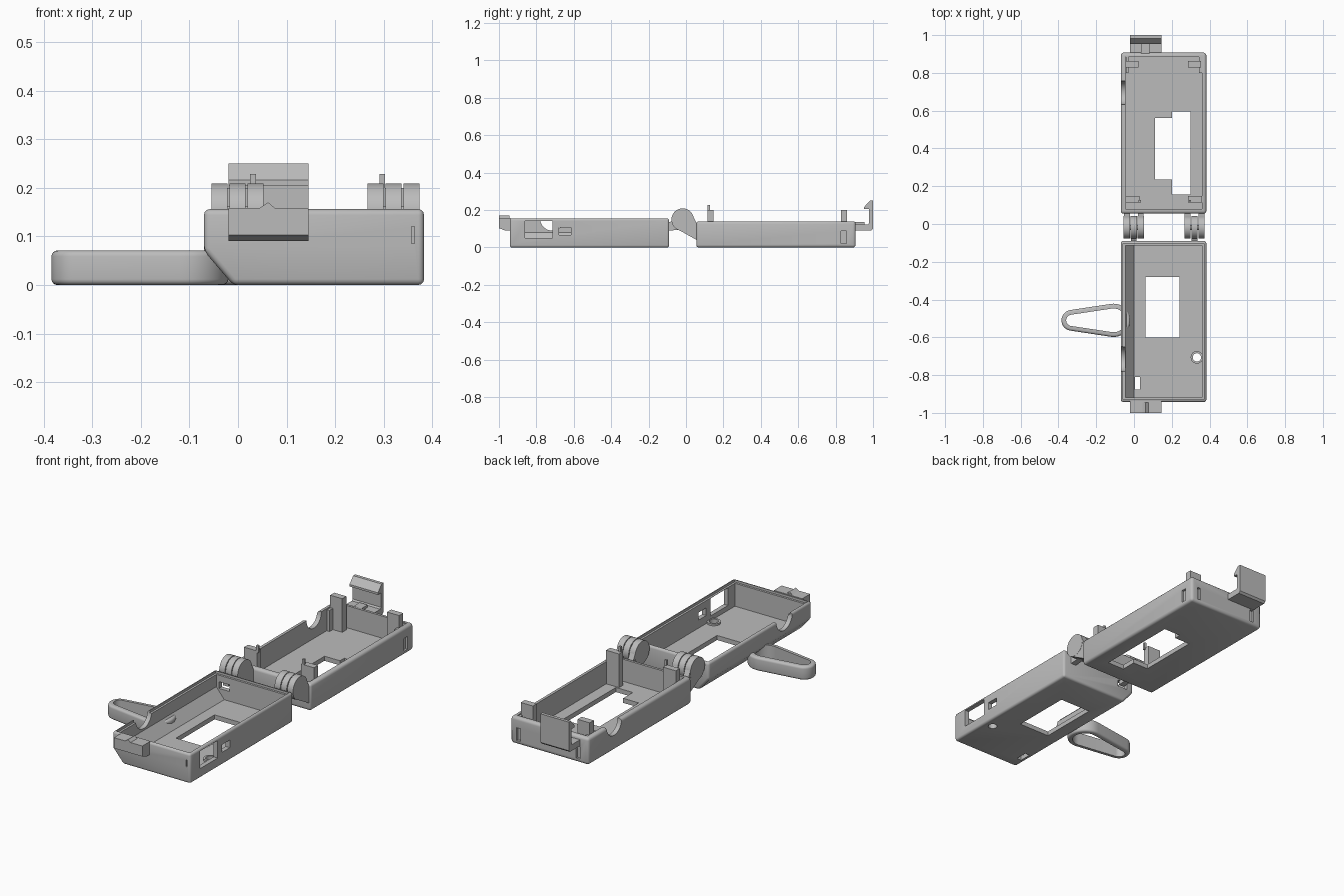
import bpy, bmesh, math

if "Cube" in bpy.data.objects:
    bpy.data.objects.remove(bpy.data.objects["Cube"])

grey = bpy.data.materials.new("plain grey")
grey.use_nodes = True
grey.diffuse_color = (0.5, 0.5, 0.5, 1)
grey.node_tree.nodes["Principled BSDF"].inputs["Base Color"].default_value = (0.5, 0.5, 0.5, 1)


def finish(name, bm):
    bmesh.ops.recalc_face_normals(bm, faces=bm.faces)
    me = bpy.data.meshes.new(name)
    bm.to_mesh(me)
    bm.free()
    ob = bpy.data.objects.new(name, me)
    bpy.context.collection.objects.link(ob)
    me.materials.append(grey)
    return ob


def activate(ob):
    bpy.ops.object.select_all(action='DESELECT')
    ob.select_set(True)
    bpy.context.view_layer.objects.active = ob


def place(axis, p, q, along):
    return {'x': (along, p, q), 'y': (p, along, q), 'z': (p, q, along)}[axis]


def prism(name, pts, axis, a, b):
    """Extrude a closed profile along an axis from a to b."""
    bm = bmesh.new()
    face = bm.faces.new([bm.verts.new(place(axis, p, q, a)) for p, q in pts])
    ext = bmesh.ops.extrude_face_region(bm, geom=[face])
    moved = [v for v in ext['geom'] if isinstance(v, bmesh.types.BMVert)]
    bmesh.ops.translate(bm, verts=moved, vec=place(axis, 0, 0, b - a))
    return finish(name, bm)


def box(name, x, y, z):
    return prism(name, [(x[0], y[0]), (x[1], y[0]), (x[1], y[1]), (x[0], y[1])], 'z', *z)


def circle(cx, cy, r, n=32):
    return [(cx + r * math.cos(math.tau * i / n), cy + r * math.sin(math.tau * i / n)) for i in range(n)]


def bevel(ob, width, segments=3):
    m = ob.modifiers.new("round", 'BEVEL')
    m.width, m.segments, m.limit_method, m.angle_limit = width, segments, 'ANGLE', math.radians(40)
    activate(ob)
    bpy.ops.object.modifier_apply(modifier=m.name)


def cut(ob, cutter):
    m = ob.modifiers.new("cut", 'BOOLEAN')
    m.operation, m.solver, m.object = 'DIFFERENCE', 'EXACT', cutter
    activate(ob)
    bpy.ops.object.modifier_apply(modifier=m.name)
    bpy.data.objects.remove(cutter)


def cut_box(ob, x, y, z):
    cut(ob, box("cutter", x, y, z))


def smooth(ob):
    activate(ob)
    bpy.ops.object.shade_smooth_by_angle(angle=math.radians(35))


L, R = -0.07, 0.383      # outer sides of both trays
WALL = 0.024
FLOOR = 0.024

# Front tray, with a sloped lower edge on the clip side
F0, F1, FH = -0.942, -0.09, 0.156
front = prism("front_tray", [(L, FH), (L, 0.07), (-0.01, 0), (R, 0), (R, FH)], 'y', F0, F1)
bevel(front, 0.012)
cut(front, prism("cutter", [(L + WALL, 0.3), (L + WALL, 0.08), (0, FLOOR), (R - WALL, FLOOR), (R - WALL, 0.3)],
                 'y', F0 + WALL, F1 - WALL))
cut_box(front, (L + 0.013, R - 0.013), (F0 + 0.013, F1 - 0.013), (FH - 0.012, 0.3))
cut_box(front, (0.06, 0.24), (-0.6, -0.28), (-0.1, 0.1))         # floor window
cut_box(front, (0.005, 0.032), (-0.875, -0.81), (-0.1, 0.1))     # floor slot
cut_box(front, (0.3, 0.5), (-0.86, -0.715), (0.05, 0.142))       # side window
cut_box(front, (0.3, 0.5), (-0.68, -0.615), (0.066, 0.106))      # small side window
cut_box(front, (0.357, 0.363), (F0 - 0.1, F0 + 0.01), (0.085, 0.12))
cut_box(front, (-0.03, 0.03), (F1 - 0.05, F1 + 0.05), (0.075, 0.11))
cut(front, prism("cutter", circle(0.333, -0.706, 0.022), 'z', -0.1, 0.1))
cut(front, prism("cutter", circle(-0.715, FH, 0.066), 'x', -0.2, L + WALL + 0.005))
smooth(front)

# Raised ring around the floor hole
ring = prism("floor_ring", circle(0.333, -0.706, 0.033), 'z', 0.015, 0.034)
cut(ring, prism("cutter", circle(0.333, -0.706, 0.022), 'z', -0.1, 0.1))
smooth(ring)

# Back tray
B0, B1, BH = 0.055, 0.907, 0.14
back = box("back_tray", (L, R), (B0, B1), (0, BH))
bevel(back, 0.014)
cut_box(back, (L + WALL, R - WALL), (B0 + WALL, B1 - WALL), (FLOOR, 0.3))
cut_box(back, (0.11, 0.25), (0.235, 0.56), (-0.1, 0.1))          # stepped floor window
cut_box(back, (0.2, 0.298), (0.155, 0.595), (-0.1, 0.1))
cut(back, prism("cutter", circle(0.695, BH, 0.062), 'x', -0.2, L + WALL + 0.005))
cut_box(back, (R - 0.012, 0.5), (0.83, 0.858), (0.02, 0.087))    # corner slots
for x in (-0.02, 0.325):
    cut_box(back, (x, x + 0.022), (B1 - 0.012, 1.1), (0.02, 0.087))
smooth(back)

# Corner posts with locating pegs on the hinge side
for side, x0 in (("right", -0.045), ("left", 0.285)):
    box("hinge_post_" + side, (x0, x0 + 0.075), (0.115, 0.148), (0.015, 0.2))
    px = 0.031 if side == "right" else 0.297
    box("hinge_peg_" + side, (px - 0.006, px + 0.006), (0.115, 0.127), (0.19, 0.228))
    box("latch_post_" + side, (x0, x0 + 0.07), (0.828, 0.862), (0.015, 0.2))
    edge = x0 + 0.002 if side == "right" else x0 + 0.06
    box("latch_post_rib_" + side, (edge, edge + 0.014), (0.8, 0.89), (0.015, 0.135))

# Two hinges: outer knuckles on the back tray, middle one on the front tray
HY, HZ, HR = -0.018, 0.149, 0.06
for side, cx in (("right", -0.001), ("left", 0.32)):
    for i, part in ((-1, "outer_a"), (0, "middle"), (1, "outer_b")):
        a, b = cx + i * 0.037 - 0.0165, cx + i * 0.037 + 0.0165
        smooth(prism(f"hinge_{side}_{part}", circle(HY, HZ, HR, 40), 'x', a, b))
        if i:
            arm = [(HY + 0.05, HZ + 0.03), (0.066, 0.11), (0.066, 0.035), (HY - 0.03, HZ - 0.05)]
        else:
            arm = [(HY, HZ + 0.02), (F1 - 0.01, 0.13), (F1 - 0.01, 0.09), (HY - 0.02, HZ - 0.055)]
        prism(f"hinge_arm_{side}_{part}", arm, 'x', a + 0.001, b - 0.001)
    smooth(prism("hinge_pin_" + side, circle(HY, HZ, 0.014, 16), 'x', cx - 0.05, cx + 0.05))

# Latch on the back: arm, upright plate and hooked tip
X0, X1 = -0.02, 0.145
latch = [(0.9, 0.122), (0.972, 0.122), (0.978, 0.13), (0.978, 0.205), (0.952, 0.205), (0.952, 0.216),
         (0.983, 0.25), (1.0, 0.25), (1.0, 0.1), (0.99, 0.09), (0.9, 0.09)]
prism("latch", latch, 'x', X0, X1)
box("latch_rib", (0.037, 0.083), (0.9, 0.955), (0.1, 0.135))

# Catch on the front
catch = [(-0.935, 0.09), (-0.965, 0.09), (-1.0, 0.103), (-1.0, 0.158), (-0.935, 0.158)]
prism("catch", catch, 'x', X0, X1)
prism("catch_bump", [(0.04, 0.155), (0.08, 0.155), (0.062, 0.17)], 'y', -1.0, -0.945)


# Tapered carry loop on the right side
def loop_outline(shrink):
    small, big = (-0.329, 0.055), (-0.108, 0.088)
    lean = math.asin((big[1] - small[1]) / (big[0] - small[0]))
    start, end = math.pi / 2 + lean, 3 * math.pi / 2 - lean
    pts = []
    for (cx, r), a, b in ((small, start, end), (big, end, start + math.tau)):
        for i in range(25):
            t = a + (b - a) * i / 24
            pts.append((cx + (r - shrink) * math.cos(t), -0.51 + (r - shrink) * math.sin(t)))
    return pts


loop = prism("carry_loop", loop_outline(0), 'z', 0, 0.071)
bevel(loop, 0.012, 4)
cut(loop, prism("cutter", loop_outline(0.025), 'z', -0.1, 0.2))
smooth(loop)
